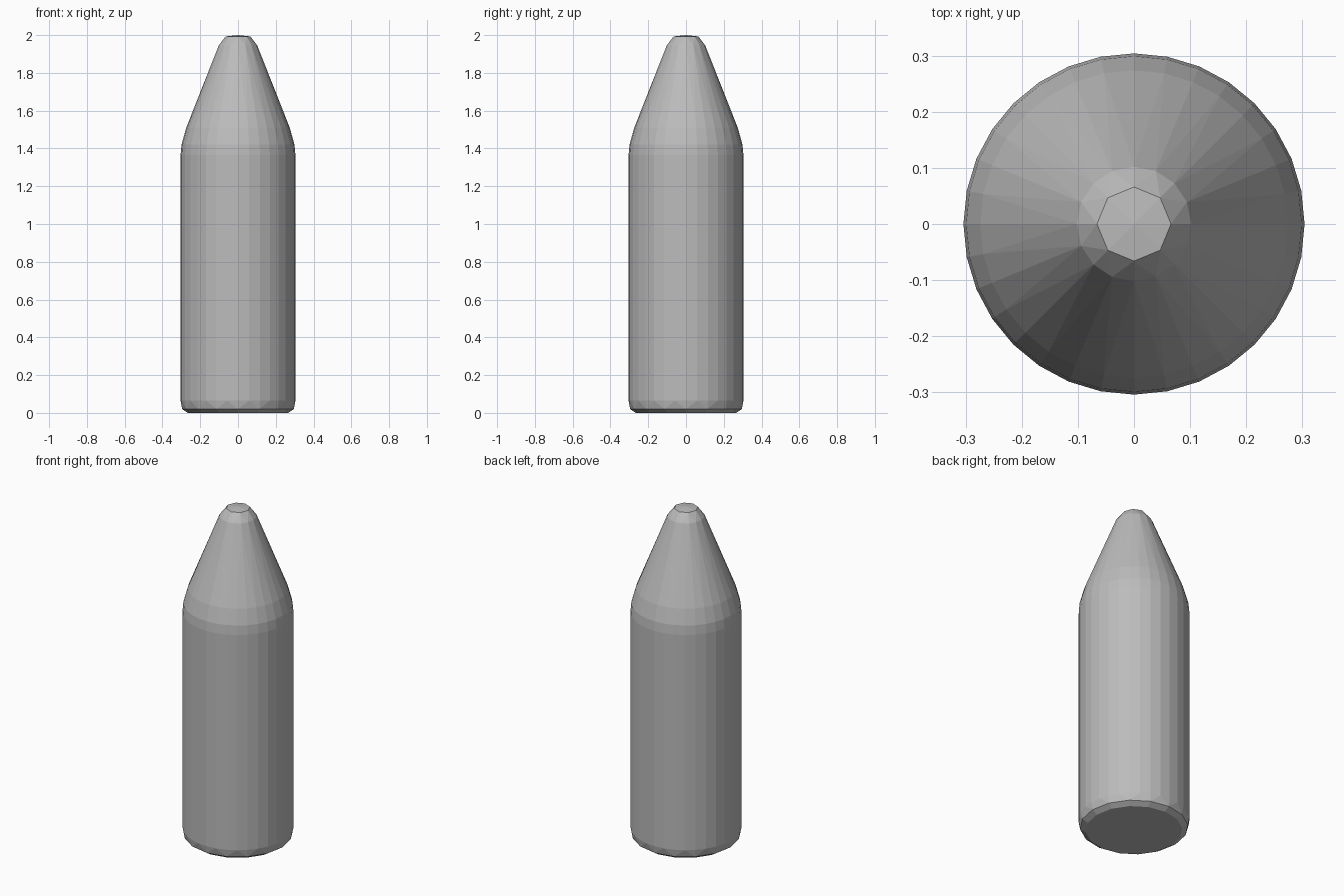
import bpy
import bmesh
from math import cos, sin, tau

cube = bpy.data.objects.get("Cube")
if cube:
    bpy.data.objects.remove(cube, do_unlink=True)

grey = bpy.data.materials.new("plain grey")
grey.use_nodes = True
colour = (0.5, 0.5, 0.5, 1)
grey.diffuse_color = colour
grey.node_tree.nodes["Principled BSDF"].inputs["Base Color"].default_value = colour

# Profile rings: radius, height, number of sides
PROFILE = [
    (0.265, 0.0, 16),     # flat base
    (0.296, 0.02, 16),    # base chamfer
    (0.304, 0.065, 32),   # foot of the straight wall
    (0.304, 1.365, 32),   # head of the straight wall
    (0.299, 1.42, 32),    # rounded shoulder
    (0.274, 1.51, 32),
    (0.102, 1.945, 16),   # end of the cone
    (0.066, 1.993, 8),    # blunt tip
]


def add_ring(bm, radius, z, sides):
    return [bm.verts.new((radius * cos(tau * i / sides), radius * sin(tau * i / sides), z))
            for i in range(sides)]


def join_rings(bm, a, b):
    """Join two rings whose side counts are equal or differ by a whole factor."""
    if len(a) == len(b):
        for i in range(len(a)):
            j = (i + 1) % len(a)
            bm.faces.new((a[i], a[j], b[j], b[i]))
        return
    many, few = (a, b) if len(a) > len(b) else (b, a)
    step = len(many) // len(few)
    for i in range(len(few)):
        nxt = few[(i + 1) % len(few)]
        for k in range(step):
            first = many[i * step + k]
            second = many[(i * step + k + 1) % len(many)]
            # split each fan between the two nearest corners
            corner = few[i] if k < (step + 1) // 2 else nxt
            bm.faces.new((first, second, corner))
        middle = many[(i * step + (step + 1) // 2) % len(many)]
        bm.faces.new((few[i], middle, nxt))


bm = bmesh.new()
rings = [add_ring(bm, *row) for row in PROFILE]
for lower, upper in zip(rings, rings[1:]):
    join_rings(bm, lower, upper)

# Base cap and low faceted tip
bm.faces.new(rings[0][::-1])
apex = bm.verts.new((0, 0, 2))
tip = rings[-1]
for i in range(len(tip)):
    bm.faces.new((tip[i], tip[(i + 1) % len(tip)], apex))
bmesh.ops.recalc_face_normals(bm, faces=bm.faces[:])

mesh = bpy.data.meshes.new("pointed_body")
bm.to_mesh(mesh)
bm.free()
mesh.materials.append(grey)
body = bpy.data.objects.new("pointed_body", mesh)
bpy.context.collection.objects.link(body)
